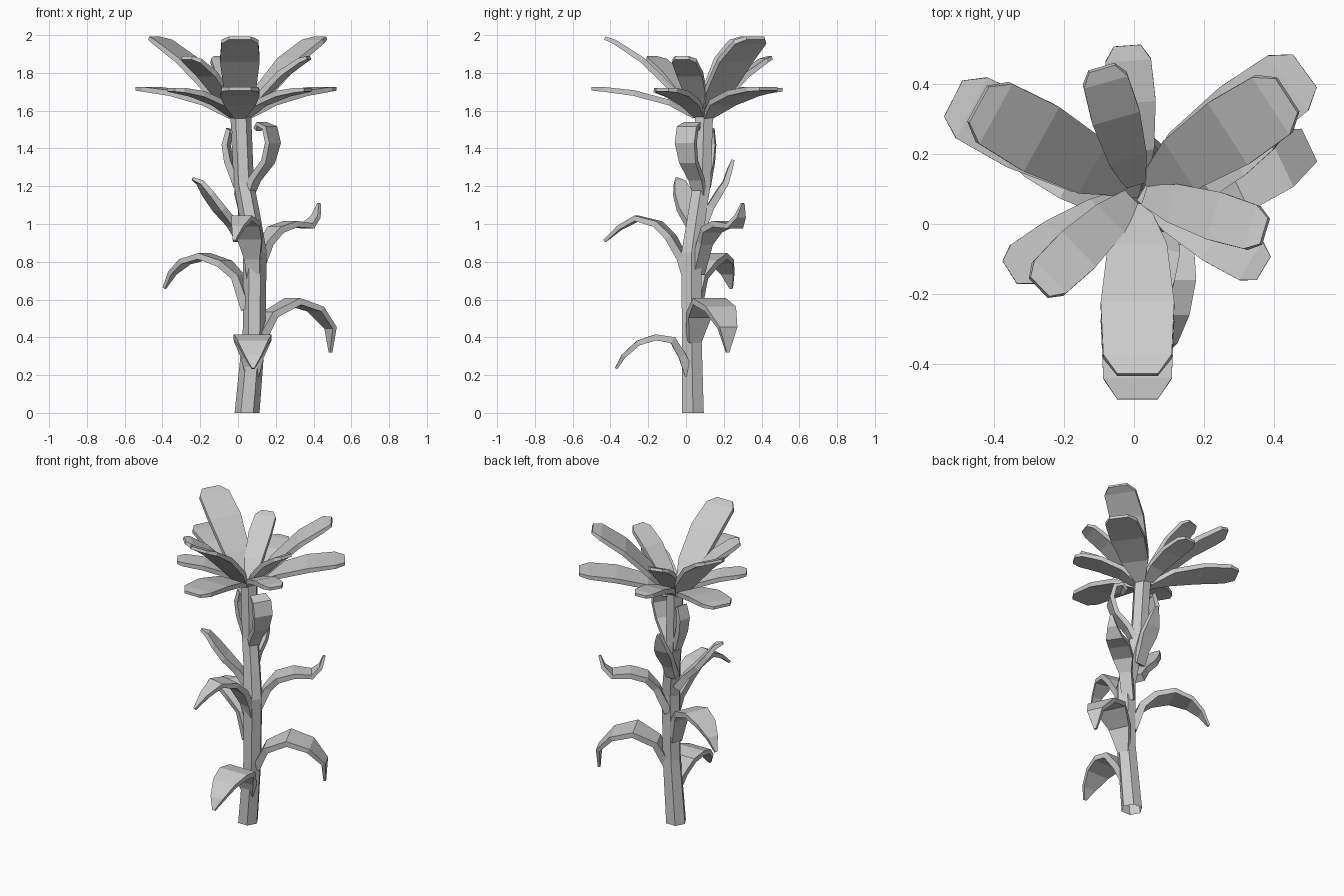
import bpy, bmesh, math
from mathutils import Vector

if "Cube" in bpy.data.objects:
    bpy.data.objects.remove(bpy.data.objects["Cube"])


def loft(name, rings, caps=True):
    """Skin a list of equal-length vertex rings with flat faces."""
    bm = bmesh.new()
    rows = [[bm.verts.new(p) for p in ring] for ring in rings]
    n = len(rows[0])
    for a, b in zip(rows, rows[1:]):
        for i in range(n):
            j = (i + 1) % n
            bm.faces.new((a[i], a[j], b[j], b[i]))
    if caps:
        bm.faces.new(rows[0][::-1])
        bm.faces.new(rows[-1])
        bmesh.ops.recalc_face_normals(bm, faces=bm.faces)
    mesh = bpy.data.meshes.new(name)
    bm.to_mesh(mesh)
    bm.free()
    ob = bpy.data.objects.new(name, mesh)
    bpy.context.collection.objects.link(ob)
    return ob


def sample(vals, t):
    f = t * (len(vals) - 1)
    i = min(int(f), len(vals) - 2)
    return vals[i] + (vals[i + 1] - vals[i]) * (f - i)


def blade(name, base, direction, path, widths, thicks):
    """Thick bent strip: path is (distance, height) along a horizontal direction."""
    d = Vector((direction[0], direction[1], 0)).normalized()
    side = Vector((-d.y, d.x, 0))
    pts = [Vector((base[0], base[1], 0)) + d * r + Vector((0, 0, z)) for r, z in path]
    rings = []
    for i, p in enumerate(pts):
        tan = (pts[min(i + 1, len(pts) - 1)] - pts[max(i - 1, 0)]).normalized()
        nor = tan.cross(side)
        t = i / (len(pts) - 1)
        w = side * sample(widths, t) / 2
        h = nor * sample(thicks, t) / 2
        rings.append([p - w - h, p + w - h, p + w + h, p - w + h])
    return loft(name, rings)


# Hexagonal stem, open at both ends
stem = [(.048, .037, 0, .066), (.085, .03, .42, .06), (.09, .03, .85, .062),
        (.065, .055, 1.03, .056), (.03, .085, 1.22, .054), (.015, .095, 1.57, .055)]
loft("stem", [[(x + r * math.cos(k * math.pi / 3), y + r * math.sin(k * math.pi / 3), z)
               for k in range(6)] for x, y, z, r in stem], caps=False)

# Stem leaves: base, tip, (fraction towards tip, height), greatest width
leaves = [
    ((.075, .02), (.08, -.37), [(0, .2), (.1, .3), (.23, .385), (.46, .40), (.7, .37), (.9, .3), (1, .235)], .2),
    ((.09, .03), (.49, .22), [(.05, .38), (.2, .52), (.5, .59), (.8, .55), (1, .45), (1, .32)], .2),
    ((.08, .03), (-.39, .24), [(.06, .55), (.17, .72), (.32, .79), (.55, .83), (.77, .8), (.91, .74), (1, .66)], .16),
    ((.09, .03), (-.02, -.43), [(.04, .72), (.11, .82), (.24, .93), (.39, 1), (.63, 1.03), (.83, .98), (1, .91)], .14),
    ((.08, .05), (.43, .30), [(.03, .74), (.2, .9), (.34, .97), (.57, 1), (.83, .99), (.95, 1.04), (1, 1.11)], .13),
    ((.04, .07), (-.24, -.05), [(.07, .92), (.25, 1), (.5, 1.08), (.71, 1.16), (.86, 1.22), (1, 1.24)], .12),
    ((.04, .07), (.03, .25), [(.1, 1), (.33, 1.09), (.6, 1.17), (.78, 1.22), (.9, 1.29), (1, 1.34)], .11),
]
for i, (base, tip, path, w) in enumerate(leaves):
    d = Vector(tip) - Vector(base)
    blade(f"stem_leaf_{i + 1}", base, d, [(t * d.length, z) for t, z in path],
          [.07, .6 * w, .95 * w, w, .8 * w, .45 * w, .015], [.05, .04, .035, .03, .025, .015])

# Young curled leaves just under the flower
blade("curled_leaf_large", (.03, .09), (.17, -.1),
      [(.01, 1.12), (.07, 1.24), (.15, 1.33), (.18, 1.43), (.16, 1.51), (.11, 1.53), (.085, 1.5)],
      [.06, .09, .12, .12, .06], [.04, .03, .025, .02])
blade("curled_leaf_small", (.01, .1), (-.08, .02),
      [(.01, 1.2), (.06, 1.33), (.075, 1.42), (.055, 1.5), (.035, 1.48)],
      [.05, .08, .08, .05], [.04, .03, .02])

# Petals: azimuth, reach, tip height, width, sideways-bend profile of the layer
steep = [(.08, 0), (.3, .33), (.62, .72), (.9, .95), (1, 1)]
shallow = [(.08, 0), (.3, .5), (.62, .85), (.9, .99), (1, 1)]
petals = [
    ("upper", steep, 1.985, .21, [(151, .52), (33, .51), (-90, .52)]),
    ("upper_small", steep, 1.88, .14, [(106, .37), (224, .39), (-17, .38)]),
    ("lower", shallow, 1.715, .21, [(153, .59), (36, .59), (-90, .59)]),
    ("lower_small", shallow, 1.71, .14, [(94, .42), (212, .43), (-31, .42)]),
]
for layer, prof, top, w, items in petals:
    for i, (az, reach) in enumerate(items):
        a = math.radians(az)
        blade(f"{layer}_petal_{i + 1}", (.01, .09), (math.cos(a), math.sin(a)),
              [(r * reach, 1.57 + (top - 1.57) * h) for r, h in prof],
              [.06, .8 * w, w, .93 * w, .55 * w], [.025, .03, .03, .025, .018])
